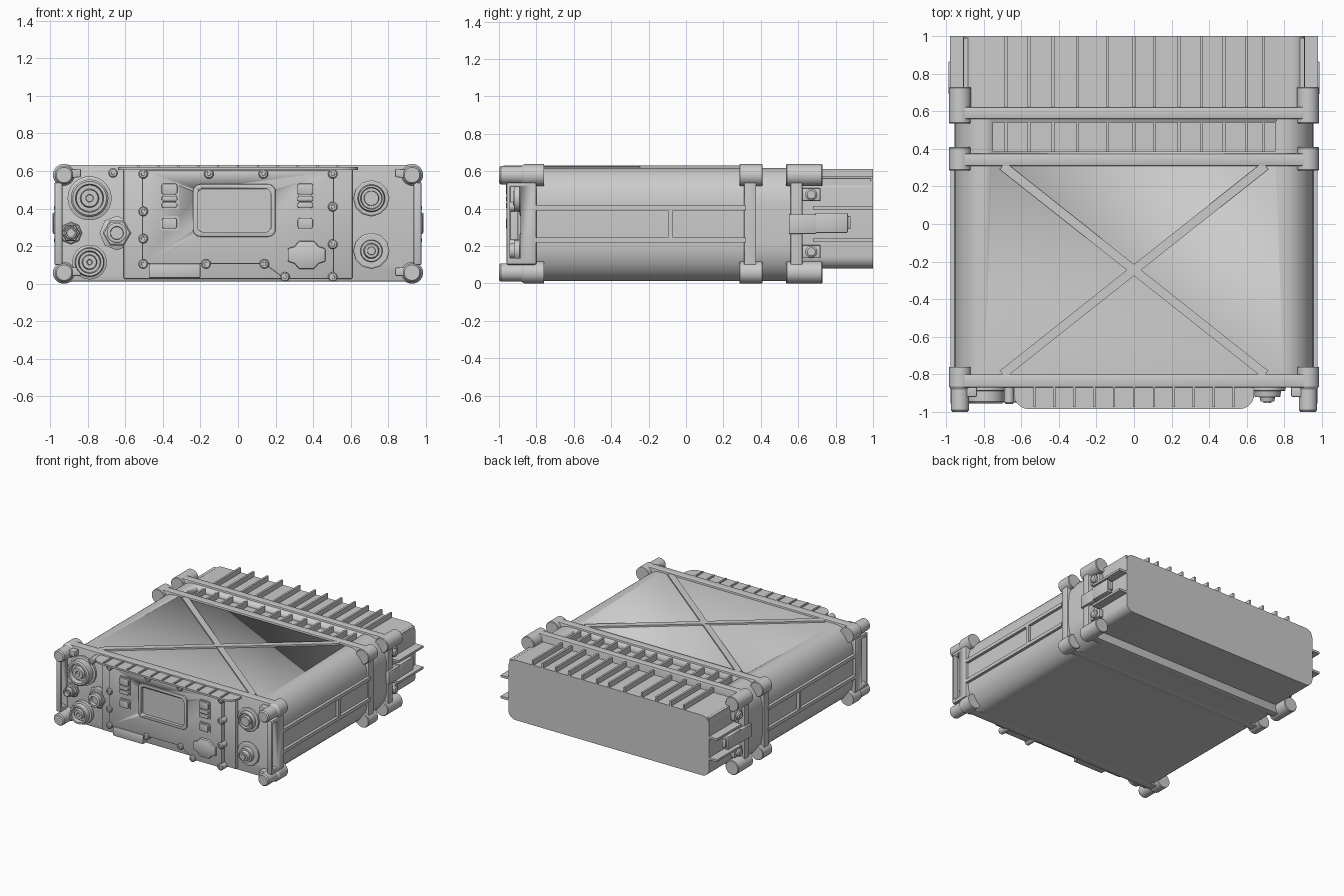
import bpy, bmesh
from math import pi, cos, sin, atan2, hypot

if "Cube" in bpy.data.objects:
    bpy.data.objects.remove(bpy.data.objects["Cube"])


def finish(name, bm, bevel=0):
    bmesh.ops.recalc_face_normals(bm, faces=bm.faces)
    me = bpy.data.meshes.new(name)
    bm.to_mesh(me)
    bm.free()
    ob = bpy.data.objects.new(name, me)
    bpy.context.collection.objects.link(ob)
    bpy.ops.object.select_all(action='DESELECT')
    ob.select_set(True)
    bpy.context.view_layer.objects.active = ob
    if bevel:
        m = ob.modifiers.new("bevel", 'BEVEL')
        m.width, m.segments = bevel, 2
        m.limit_method, m.angle_limit = 'ANGLE', 0.7
        bpy.ops.object.modifier_apply(modifier=m.name)
    bpy.ops.object.shade_smooth_by_angle(angle=0.55)
    return ob


def loft(name, rings, bevel=0):
    bm = bmesh.new()
    vs = [[bm.verts.new(p) for p in r] for r in rings]
    n = len(vs[0])
    for a, b in zip(vs, vs[1:]):
        for i in range(n):
            bm.faces.new((a[i], a[(i + 1) % n], b[(i + 1) % n], b[i]))
    bm.faces.new(vs[0])
    bm.faces.new(vs[-1])
    return finish(name, bm, bevel)


def prism(name, pts, y0, y1, bevel=0):
    """Outline in x,z pushed along y."""
    return loft(name, [[(x, y, z) for x, z in pts] for y in (y0, y1)], bevel)


def box(name, x0, x1, y0, y1, z0, z1, bevel=0):
    return prism(name, [(x0, z0), (x1, z0), (x1, z1), (x0, z1)], y0, y1, bevel)


def rrect(x0, x1, z0, z1, rx, rz=None, n=6):
    rz = rz or rx
    corners = [(x1 - rx, z1 - rz), (x0 + rx, z1 - rz), (x0 + rx, z0 + rz), (x1 - rx, z0 + rz)]
    return [(cx + rx * cos((k + i / n) * pi / 2), cz + rz * sin((k + i / n) * pi / 2))
            for k, (cx, cz) in enumerate(corners) for i in range(n + 1)]


def turned(name, x, z, profile, n=32):
    """Stepped round part along y; profile is (y, radius)."""
    return loft(name, [[(x + r * cos(2 * pi * i / n), y, z + r * sin(2 * pi * i / n))
                        for i in range(n)] for y, r in profile])


def cut(ob, cutter):
    m = ob.modifiers.new("cut", 'BOOLEAN')
    m.object, m.operation, m.solver = cutter, 'DIFFERENCE', 'EXACT'
    bpy.context.view_layer.objects.active = ob
    bpy.ops.object.modifier_apply(modifier=m.name)
    bpy.data.objects.remove(cutter)


FINS = [-.68, -.56, -.43, -.30, -.14, 0, .11, .24, .36, .48, .60, .69]

# Main case with a pocket for the rear cooling fins
case = prism("main_case", rrect(-.955, .955, .012, .618, .16, .2, 10), -.82, .6)
cut(case, box("pocket_cutter", -.75, .75, .385, .54, .57, .7))
for x in FINS:
    box("case_fin", x - .008, x + .008, .37, .57, .56, .618)

# Crossed stiffening ribs on the lid
for s in (-1, 1):
    a, L, w = atan2(1.11, 1.40 * s), hypot(1.40, 1.11) / 2, .024
    dx, dy = cos(a), sin(a)
    pts = [(u * L * dx - v * w * dy, -.245 + u * L * dy + v * w * dx)
           for u, v in ((-1, -1), (1, -1), (1, 1), (-1, 1))]
    loft("lid_cross_rib", [[(x, y, z) for x, y in pts] for z in (.60, .63 + .001 * s)])

# Encircling frames
for name, y0, y1 in (("front_plate", -.87, -.80), ("middle_frame", .31, .375), ("rear_frame", .56, .622)):
    prism(name, rrect(-.968, .968, .012, .633, .05), y0, y1, .005)

# Corner bumpers on the three frames
for x in (-.926, .926):
    for z in (.059, .579):
        s, t = (1 if x > 0 else -1), (1 if z > .3 else -1)
        turned("front_bumper", x, z, [(-.76, .059), (-.865, .059), (-.88, .049), (-.99, .049), (-1, .041)])
        turned("middle_bumper", x, z, [(.285, .055), (.29, .059), (.405, .059), (.41, .055)])
        turned("rear_bumper", x, z, [(.535, .055), (.54, .059), (.725, .059), (.73, .055)])
        # Small lug pointing from the bumper to the front plate
        prism("bumper_lug", [(x, z - .02), (x - .09 * s, z + .003 * t - .014),
                             (x - .09 * s, z + .003 * t + .03), (x, z + .03)], -.92, -.86, .006)

# Sides: rails, divider, carry loop, latch
for s in (-1, 1):
    def side(name, a, b, y0, y1, z0, z1, bev=0):
        return box(name, min(a * s, b * s), max(a * s, b * s), y0, y1, z0, z1, bev)
    for z in (.232, .405):
        side("side_rail", .94, .978, -.81, .32, z - .014, z + .014)
        side("battery_side_fin", .90, .98, .68, 1, z - .009, z + .009)
    side("rail_divider", .94, .978, -.095, -.07, .23, .41)
    loop = side("front_grab_loop", .935, .978, -.96, -.80, .10, .54, .01)
    cut(loop, side("loop_cutter", .8, 1.1, -.942, -.885, .135, .515))
    side("latch_base", .95, .985, .55, .70, .265, .37, .006)
    side("latch_arm", .90, .975, .62, .80, .285, .35, .004)
    side("latch_lever", .94, .988, .69, .865, .27, .378, .006)
    side("latch_lip", .94, .975, .85, .88, .29, .36, .004)
    for z in (.17, .475):
        side("hinge_bracket", .90, .945, .60, .72, z - .035, z + .035, .008)
        b = turned("hinge_bolt", 0, 0, [(-.04, .032), (.02, .032), (.028, .022)], 16)
        b.rotation_euler = (0, 0, s * pi / 2 + (pi))
        b.rotation_euler = (0, 0, -s * pi / 2)
        b.location = (.94 * s, .67, z)

# Battery box with top fins
prism("battery_box", rrect(-.91, .91, .08, .572, .065), .58, 1)
for x in FINS:
    box("battery_fin", x - .008, x + .008, .60, 1, .55, .612)
for x in (-.895, .895):
    box("battery_end_post", x - .012, x + .012, .60, .99, .48, .56)

# Ribbed visor over the control panel
visor = [(.64, -.85)] + [(.56 + .08 * cos(i * pi / 12), -.905 - .08 * sin(i * pi / 12)) for i in range(7)]
visor = visor + [(-x, y) for x, y in reversed(visor)]
loft("visor", [[(x, y, z) for x, y in visor] for z in (.606, .621)])
for i in range(11):
    x = -.53 + i * .106
    box("visor_rib", x - .006, x + .006, -.975, -.85, .615, .632)

# Raised control panel
box("panel_base", -.61, .61, -.90, -.85, .025, .61, .01)
panel = prism("control_panel", [(-.51, .605), (.51, .605), (.51, .025), (.25, .025), (.14, .105), (-.51, .105)],
              -.94, -.86, .006)
prism("screen_bezel", rrect(-.24, .2, .25, .53, .04), -.952, -.93, .006)
for ob in (panel, bpy.data.objects["screen_bezel"]):
    cut(ob, prism("screen_cutter", rrect(-.215, .175, .275, .505, .03), -1.1, -.925))
box("port_cover", -.475, -.20, -.945, -.86, .03, .107, .008)

# Buttons and direction pad
for x in (-.365, .358):
    prism("button_surround", rrect(x - .05, x + .05, .395, .54, .012), -.947, -.93)
    for z0, z1 in ((.475, .533), (.438, .468), (.403, .433)):
        prism("button", rrect(x - .042, x + .042, z0, z1, .012, n=3), -.962, -.93, .004)
    prism("button_surround", rrect(x - .05, x + .05, .283, .36, .012), -.947, -.93)
    prism("button", rrect(x - .04, x + .04, .293, .35, .012, n=3), -.962, -.93, .004)
quad = [(.1, .035), (.065, .045), (.04, .075)]
cross = quad + [(-x, z) for x, z in reversed(quad)]
cross = cross + [(-x, -z) for x, z in cross]
prism("direction_pad", [(.365 + x, .153 + z) for x, z in cross], -.96, -.93, .008)

# Panel screws
for x, z in [(-.505, .585), (-.155, .585), (.135, .585), (.505, .585), (-.505, .385), (.505, .41), (-.505, .24),
             (.505, .21), (-.505, .105), (-.17, .105), (.14, .105), (.25, .036), (.505, .036), (-.665, .59)]:
    turned("panel_screw", x, z, [(-.86, .026), (-.95, .026), (-.957, .02), (-.957, .011), (-.95, .01)], 16)

# Left connectors and knobs
turned("large_socket", -.79, .455, [(-.86, .117), (-.885, .117), (-.89, .1), (-.945, .1), (-.955, .09),
                                   (-.955, .075), (-.92, .07), (-.92, .05), (-.95, .045), (-.95, .02), (-.93, .018)])
turned("lower_socket", -.79, .115, [(-.86, .092), (-.90, .092), (-.905, .078), (-.945, .074),
                                   (-.945, .06), (-.915, .055), (-.915, .04), (-.94, .036), (-.94, .015), (-.925, .012)])
for x, r in ((-.89, .06), (-.645, .092)):
    turned("connector_flange", x, .27, [(-.86, r), (-.88, r), (-.885, r * .9)], 8)
    turned("hex_nut", x, .27, [(-.87, r * .82), (-.91, r * .82), (-.915, r * .74)], 6)
    turned("connector_barrel", x, .27, [(-.88, r * .58), (-.945, r * .58), (-.95, r * .5), (-.95, r * .38), (-.92, r * .36)])

# Right knob and antenna socket
turned("selector_seat", .71, .455, [(-.86, .096), (-.885, .096), (-.89, .088)], 12)
turned("selector_knob", .71, .455, [(-.88, .075), (-.92, .068), (-.92, .058), (-.90, .054), (-.90, .04), (-.925, .038)])
turned("antenna_seat", .71, .175, [(-.86, .096), (-.885, .096), (-.89, .088)], 12)
turned("antenna_socket", .71, .175, [(-.88, .06), (-.92, .056), (-.92, .042), (-.945, .036), (-.945, .022), (-.952, .02)])
